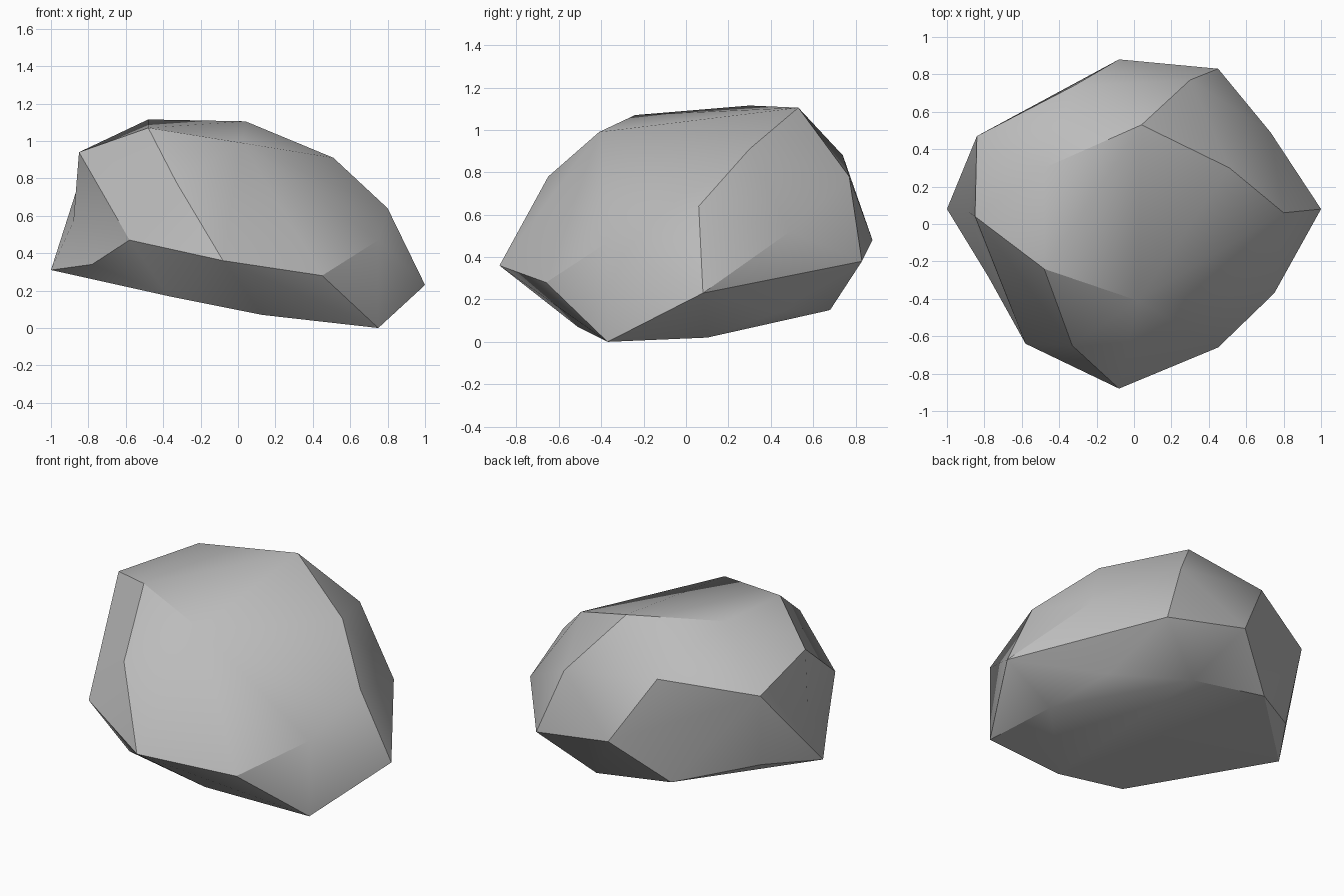
import bpy
import bmesh
import math
from mathutils import Vector

cube = bpy.data.objects.get("Cube")
if cube:
    bpy.data.objects.remove(cube, do_unlink=True)


def make_material(name, colour):
    material = bpy.data.materials.new(name)
    material.use_nodes = True
    material.diffuse_color = colour
    material.node_tree.nodes["Principled BSDF"].inputs["Base Color"].default_value = colour
    return material


def stretch_skin(bm):
    """Add every triangle of corners that has all other corners on one side."""
    corners = list(bm.verts)
    for i, first in enumerate(corners):
        for j, second in enumerate(corners[:i]):
            for third in corners[:j]:
                normal = (second.co - first.co).cross(third.co - first.co)
                sides = [normal.dot(v.co - first.co) for v in corners
                         if v not in (first, second, third)]
                if max(sides) <= 0 or min(sides) >= 0:
                    bm.faces.new((first, second, third))


def dent_edge(bm, start, end, target):
    """Replace the two facets beside an edge by four that meet at the target."""
    edge = bm.edges.get((start, end))
    if edge is None:
        return
    opposites = [v for face in edge.link_faces for v in face.verts if v not in (start, end)]
    bmesh.ops.delete(bm, geom=[edge], context="EDGES")
    middle = bm.verts.new(target)
    for opposite in opposites:
        bm.faces.new((start, middle, opposite))
        bm.faces.new((middle, end, opposite))


# Corners of the rock, ring by ring, from the ground up
underside = [(.75, -.37, 0), (.7, .1, .02), (.56, .44, .14), (.14, .68, .15),
             (-.38, .69, .235), (-.79, .39, .34), (-.62, -.27, .235),
             (-.37, -.54, .17), (.13, -.51, .07)]
rim = [(1, .08, .23), (.73, .49, .52), (.45, .83, .38), (-.08, .88, .48),
       (-.08, -.88, .36), (.45, -.66, .28)]
shoulder = [(.75, -.37, .47), (.8, .06, .64), (.3, .77, .78), (-.32, .74, .88),
            (-.84, .47, .81), (-.33, -.65, .78)]
crown = [(.51, .3, .91), (.04, .53, 1.105), (-.48, .3, 1.115),
         (-.48, -.24, 1.07), (.02, -.41, .99)]

# Facets of the solid rock
bm = bmesh.new()
for point in underside + rim + shoulder + crown:
    bm.verts.new(point)
side_tip = bm.verts.new((-1, .08, .31))
side_brow = bm.verts.new((-.85, .04, .94))
front_tip = bm.verts.new((-.58, -.64, .47))
stretch_skin(bm)

# Hollow chipped out of the side
dent_edge(bm, side_tip, side_brow, (-.88, .06, .57))
dent_edge(bm, side_tip, front_tip, (-.78, -.28, .34))

# Drop corners that ended up inside the rock
loose = [v for v in bm.verts if not v.link_faces]
bmesh.ops.delete(bm, geom=loose, context="VERTS")
bmesh.ops.recalc_face_normals(bm, faces=list(bm.faces))

mesh = bpy.data.meshes.new("boulder")
bm.to_mesh(mesh)
bm.free()
boulder = bpy.data.objects.new("boulder", mesh)
bpy.context.collection.objects.link(boulder)
mesh.materials.append(make_material("stone grey", (.5, .5, .5, 1)))

# Soft shading with the strong creases kept sharp
bpy.ops.object.select_all(action="DESELECT")
boulder.select_set(True)
bpy.context.view_layer.objects.active = boulder
bpy.ops.object.shade_smooth_by_angle(angle=math.radians(30))
